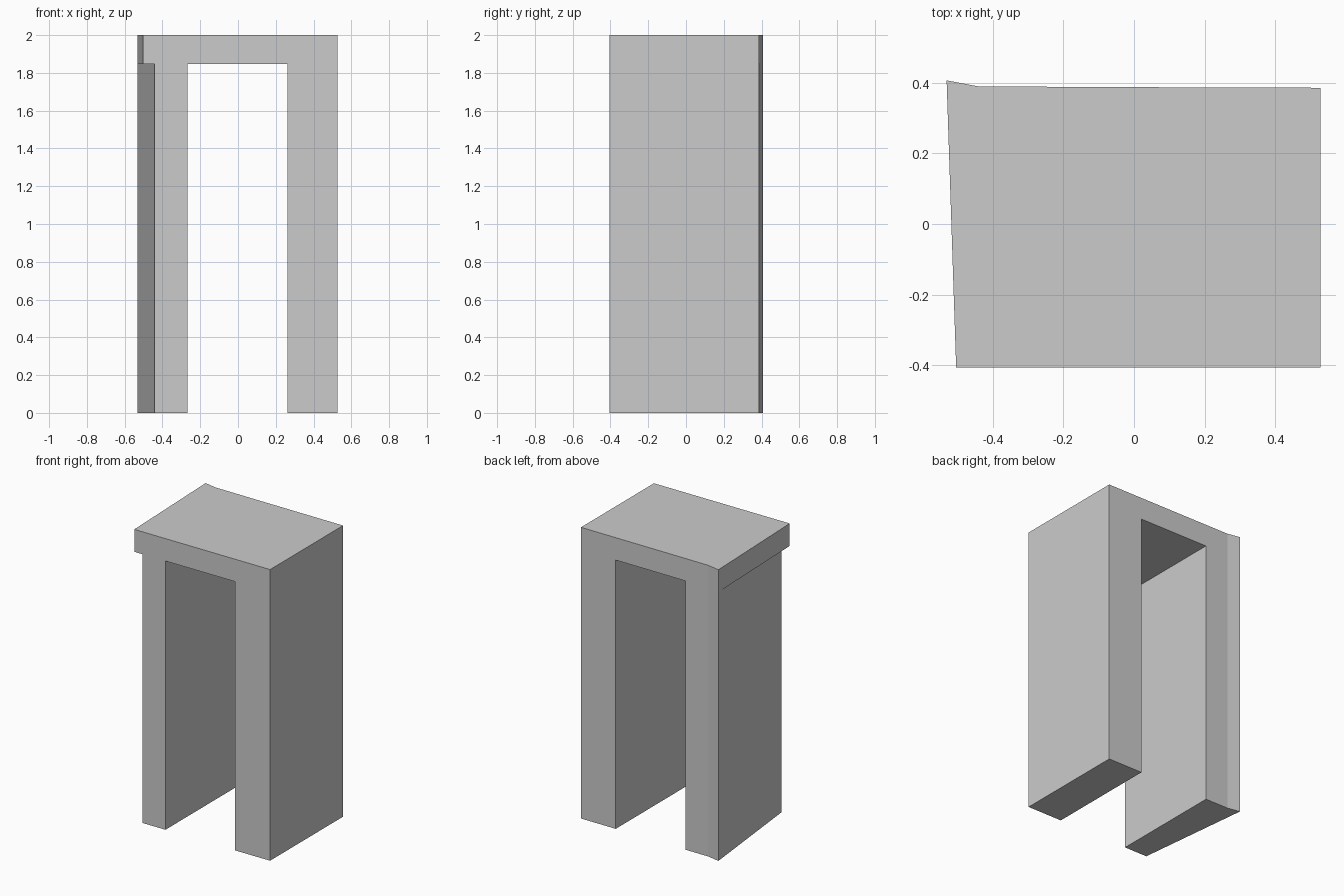
import bpy, bmesh

if "Cube" in bpy.data.objects:
    bpy.data.objects.remove(bpy.data.objects["Cube"])


def prism(name, outline, z0, z1):
    """Extrude a plan outline (counter-clockwise) from z0 to z1."""
    bm = bmesh.new()
    face = bm.faces.new([bm.verts.new((x, y, z0)) for x, y in outline])
    top = bmesh.ops.extrude_face_region(bm, geom=[face])["geom"]
    for v in top:
        if isinstance(v, bmesh.types.BMVert):
            v.co.z = z1
    bmesh.ops.recalc_face_normals(bm, faces=bm.faces)
    mesh = bpy.data.meshes.new(name)
    bm.to_mesh(mesh)
    bm.free()
    obj = bpy.data.objects.new(name, mesh)
    bpy.context.collection.objects.link(obj)
    return obj


def cut(target, cutter):
    cutter.hide_render = True
    cutter.hide_set(True)
    mod = target.modifiers.new(cutter.name, "BOOLEAN")
    mod.operation = "DIFFERENCE"
    mod.solver = "EXACT"
    mod.object = cutter


LINTEL_Z = 1.846

# Full block with the slanted left side and the kinked back corner
arch = prism("doorway_arch", [(-0.504, -0.406), (0.528, -0.406), (0.528, 0.386),
                              (-0.08, 0.388), (-0.442, 0.39), (-0.531, 0.407)], 0, 2)

# Passage between the two legs
cut(arch, prism("passage_cutter", [(-0.267, -0.6), (0.263, -0.6), (0.263, 0.6),
                                   (-0.267, 0.6)], -0.1, LINTEL_Z))

# Wedge under the lintel that tapers the left leg toward the front
cut(arch, prism("taper_cutter", [(-0.8, -0.506), (-0.431, -0.506),
                                 (-0.542, 0.506), (-0.8, 0.506)], -0.1, LINTEL_Z))
